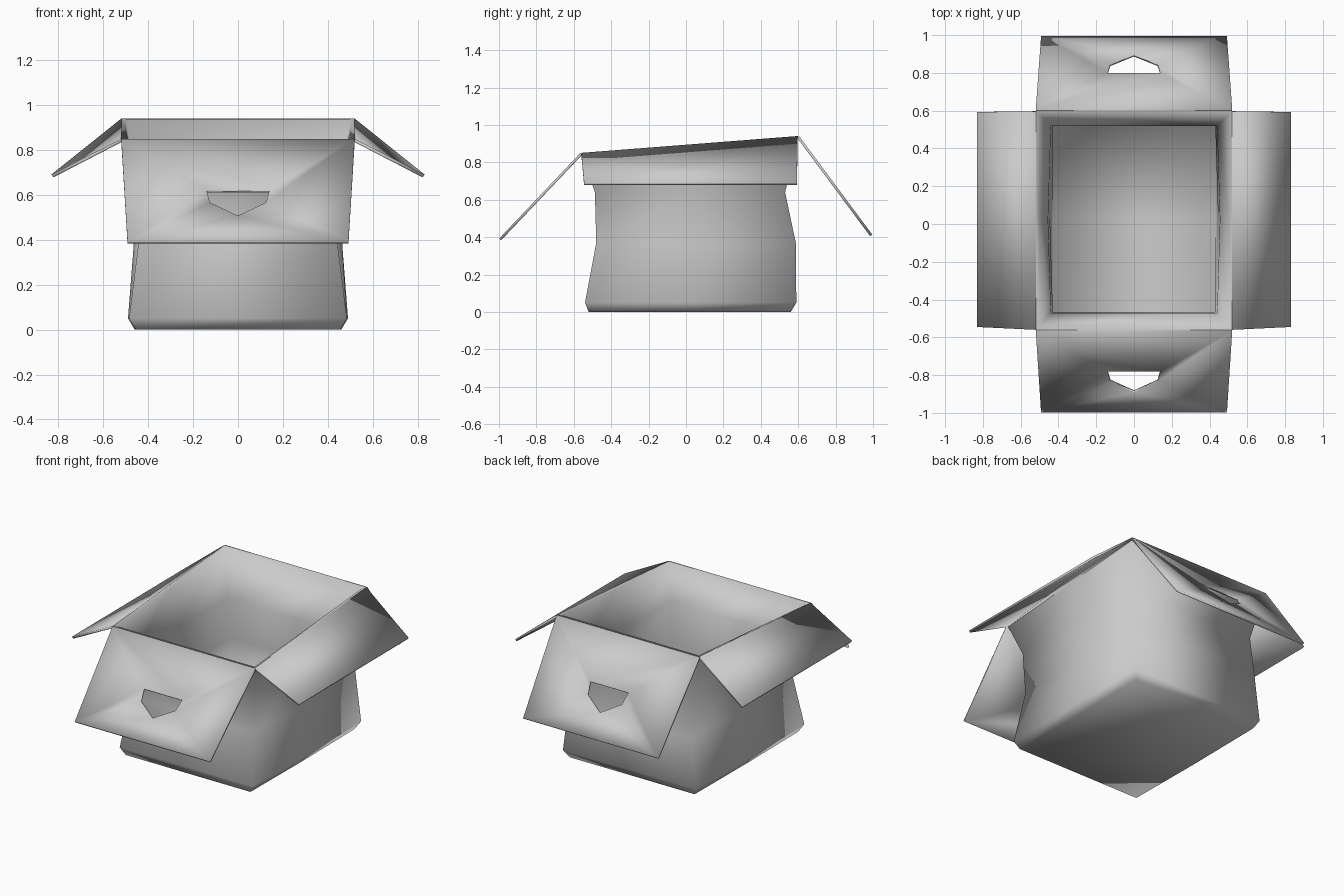
import bpy, bmesh, math
from mathutils import Vector

if "Cube" in bpy.data.objects:
    bpy.data.objects.remove(bpy.data.objects["Cube"])


def make_object(name, bm, angle, thickness=0.0):
    bmesh.ops.recalc_face_normals(bm, faces=bm.faces)
    mesh = bpy.data.meshes.new(name)
    bm.to_mesh(mesh)
    bm.free()
    ob = bpy.data.objects.new(name, mesh)
    bpy.context.collection.objects.link(ob)
    if thickness:
        mod = ob.modifiers.new("card", 'SOLIDIFY')
        mod.thickness = thickness
        mod.offset = 0
    for o in bpy.context.selected_objects:
        o.select_set(False)
    ob.select_set(True)
    bpy.context.view_layer.objects.active = ob
    bpy.ops.object.shade_smooth_by_angle(angle=math.radians(angle))
    return ob


# Box body: one loft up the outside, over the rim and down the inside
# ring = z front, z back, x at corners, x at mid side, y front, y back
RINGS = [
    (0.00, 0.00, 0.455, 0.46, -0.52, 0.56),
    (0.05, 0.05, 0.485, 0.49, -0.54, 0.59),
    (0.37, 0.37, 0.445, 0.465, -0.48, 0.587),
    (0.64, 0.64, 0.46, 0.475, -0.487, 0.53),
    (0.85, 0.94, 0.52, 0.52, -0.56, 0.60),
    (0.845, 0.935, 0.50, 0.50, -0.54, 0.58),
    (0.64, 0.64, 0.44, 0.455, -0.472, 0.518),
    (0.37, 0.37, 0.43, 0.445, -0.465, 0.55),
    (0.03, 0.03, 0.43, 0.43, -0.475, 0.53),
]
bm = bmesh.new()
loops = []
for zf, zb, xc, xm, yf, yb in RINGS:
    ym, zm = (yf + yb) / 2, (zf + zb) / 2
    pts = [(-xc, yf, zf), (xc, yf, zf), (xm, ym, zm),
           (xc, yb, zb), (-xc, yb, zb), (-xm, ym, zm)]
    loops.append([bm.verts.new(p) for p in pts])
for a, b in zip(loops, loops[1:]):
    for i in range(6):
        j = (i + 1) % 6
        bm.faces.new((a[i], a[j], b[j], b[i]))
bm.faces.new(loops[0])
bm.faces.new(loops[-1])
make_object("box_body", bm, 89)


# End flaps with a five-sided hand hole
def end_flap(name, hinge, edge):
    hinge, edge = Vector(hinge), Vector(edge)
    bm = bmesh.new()

    def vert(x, t):
        y, z = hinge.lerp(edge, t)
        return bm.verts.new((x, y, z))

    a, b, c, d = [vert(*p) for p in ((-0.52, 0), (0.52, 0), (0.492, 1), (-0.492, 1))]
    h = [vert(*p) for p in ((-0.14, 0.5), (0.14, 0.5), (0.125, 0.62),
                            (0, 0.75), (-0.125, 0.62))]
    for f in ((a, b, h[1], h[0]), (b, c, h[2], h[1]), (c, h[3], h[2]),
              (c, d, h[3]), (d, h[4], h[3]), (d, a, h[0], h[4])):
        bm.faces.new(f)
    make_object(name, bm, 30, 0.014)


end_flap("front_flap", (-0.56, 0.845), (-0.994, 0.388))
end_flap("back_flap", (0.60, 0.935), (0.99, 0.41))

# Plain side flaps
for side, name in ((-1, "left_flap"), (1, "right_flap")):
    bm = bmesh.new()
    bm.faces.new([bm.verts.new((side * x, y, z)) for x, y, z in (
        (0.515, -0.56, 0.845), (0.515, 0.597, 0.935),
        (0.826, 0.593, 0.686), (0.826, -0.545, 0.684))])
    make_object(name, bm, 30, 0.014)
